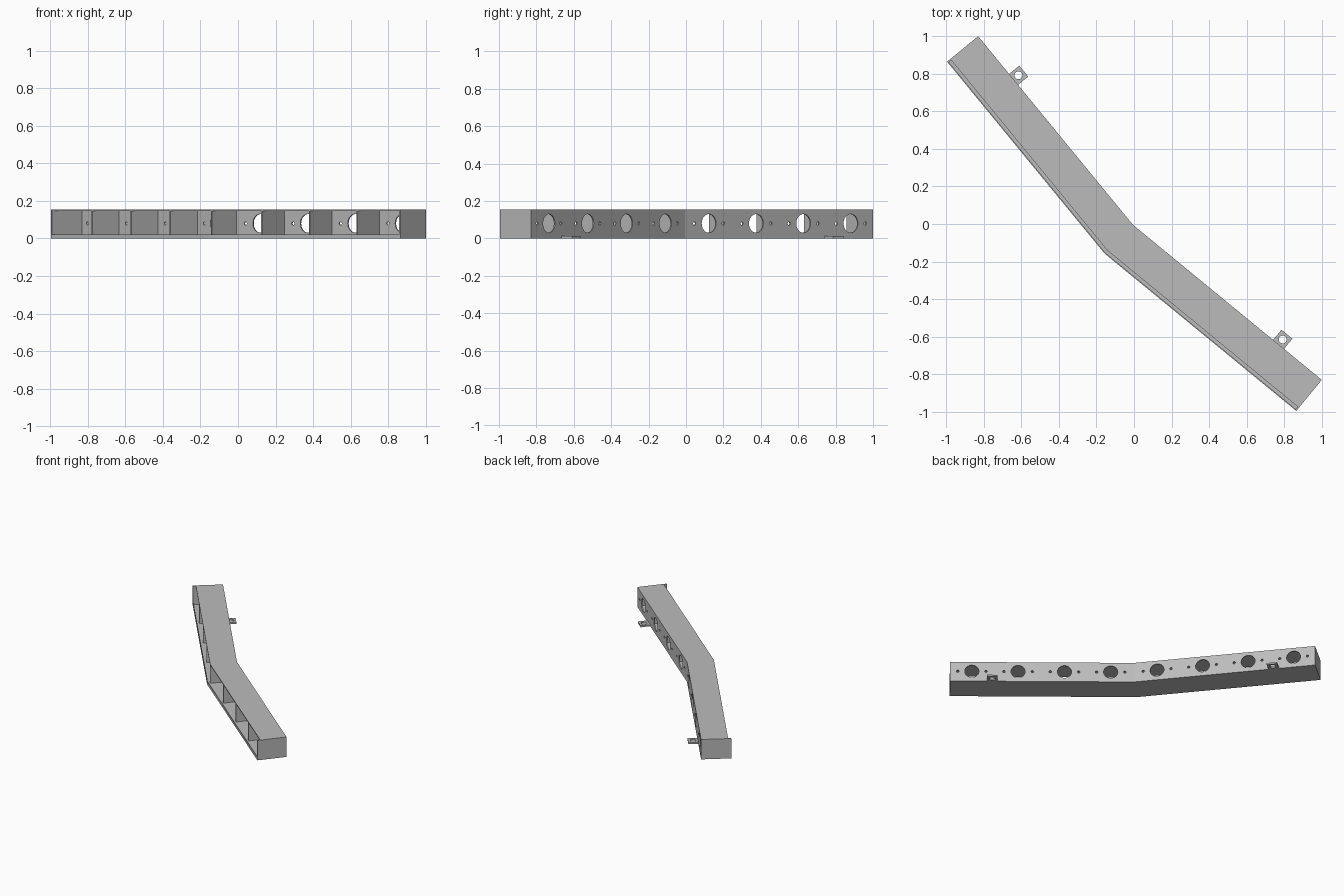
import bpy, bmesh
from math import radians
from mathutils import Vector, Matrix

if "Cube" in bpy.data.objects:
    bpy.data.objects.remove(bpy.data.objects["Cube"])

# Main dimensions
HEIGHT, DEPTH, WALL = 0.155, 0.214, 0.008
ROOF_DEPTH = 0.192
BEND = Vector((-0.005, -0.005))
ENDS = [Vector((-0.83, 1.0)), Vector((1.0, -0.83))]
DIRS = [(e - BEND).normalized() for e in ENDS]
LENGTH = (ENDS[0] - BEND).length
# Normals pointing from the back wall towards the open front
FRONTS = [Vector((-DIRS[0].y, DIRS[0].x)), Vector((DIRS[1].y, -DIRS[1].x))]
MITRE = (FRONTS[0] + FRONTS[1]) / (1 + FRONTS[0].dot(FRONTS[1]))

grey = bpy.data.materials.new("plain grey")
grey.use_nodes = True
colour = (0.5, 0.5, 0.5, 1)
grey.diffuse_color = colour
grey.node_tree.nodes["Principled BSDF"].inputs["Base Color"].default_value = colour


def add_object(name, bm):
    mesh = bpy.data.meshes.new(name)
    bmesh.ops.recalc_face_normals(bm, faces=bm.faces)
    bm.to_mesh(mesh)
    bm.free()
    mesh.materials.append(grey)
    obj = bpy.data.objects.new(name, mesh)
    bpy.context.collection.objects.link(obj)
    return obj


def prism(name, outline, z0, z1):
    bm = bmesh.new()
    base = bm.faces.new([bm.verts.new((p.x, p.y, z0)) for p in outline])
    top = bmesh.ops.extrude_face_region(bm, geom=[base])["geom"]
    verts = [v for v in top if isinstance(v, bmesh.types.BMVert)]
    bmesh.ops.translate(bm, verts=verts, vec=(0, 0, z1 - z0))
    return add_object(name, bm)


def at(arm, along, depth):
    return BEND + DIRS[arm] * along + FRONTS[arm] * depth


def strip(name, d0, d1, z0, z1):
    """Bent strip between two depths, mitred at the bend."""
    s = LENGTH - WALL
    outline = [at(0, s, d0), BEND + MITRE * d0, at(1, s, d0),
               at(1, s, d1), BEND + MITRE * d1, at(0, s, d1)]
    return prism(name, outline, z0, z1)


def block(name, arm, s0, s1, d0, d1, z0, z1):
    corners = ((s0, d0), (s1, d0), (s1, d1), (s0, d1))
    return prism(name, [at(arm, s, d) for s, d in corners], z0, z1)


def drill(obj, holes):
    """Cut (matrix, radius) cylinders out of an object."""
    bm = bmesh.new()
    for matrix, radius in holes:
        bmesh.ops.create_cone(bm, cap_ends=True, segments=32, radius1=radius,
                              radius2=radius, depth=0.08, matrix=matrix)
    cutter = add_object("hole_cutter", bm)
    cutter.hide_render = True
    mod = obj.modifiers.new("holes", "BOOLEAN")
    mod.operation, mod.solver, mod.object = "DIFFERENCE", "EXACT", cutter
    graph = bpy.context.evaluated_depsgraph_get()
    mesh = bpy.data.meshes.new_from_object(obj.evaluated_get(graph))
    obj.modifiers.clear()
    obj.data = mesh
    bpy.data.objects.remove(cutter)


# Long bent panels
strip("floor", 0, DEPTH, 0, WALL)
strip("roof", 0, ROOF_DEPTH, HEIGHT - WALL, HEIGHT)
strip("front_lip", DEPTH - 0.006, DEPTH, WALL, 0.021)
back_wall = strip("back_wall", 0, WALL, WALL, HEIGHT - WALL)

# Round openings, each with a small hole on both sides
holes = []
for arm in range(2):
    turn = FRONTS[arm].to_3d().to_track_quat("Z", "Y").to_matrix().to_4x4()
    for i in range(4):
        for shift, radius in ((0, 0.05), (-0.1, 0.009), (0.1, 0.009)):
            centre = at(arm, 0.165 + 0.327 * i + shift, 0).to_3d()
            centre.z = 0.08
            holes.append((Matrix.Translation(centre) @ turn, radius))
drill(back_wall, holes)

# End walls, dividers and mounting tabs on both arms
for arm, side in enumerate(("right", "left")):
    block(f"{side}_end_wall", arm, LENGTH - WALL, LENGTH, 0, DEPTH, 0, HEIGHT)
    for i in range(1, 4):
        s = 0.328 * i
        block(f"{side}_divider_{i}", arm, s - WALL / 2, s + WALL / 2,
              WALL, ROOF_DEPTH, WALL, HEIGHT - WALL)
    tab = block(f"{side}_mounting_tab", arm, 0.965, 1.04, 0, -0.07, 0, 0.012)
    drill(tab, [(Matrix.Translation(at(arm, 1.003, -0.034).to_3d()), 0.021)])

# Divider across the bend
across = MITRE.normalized()
side = Vector((-across.y, across.x)) * WALL / 2
back, front = BEND + MITRE * WALL, BEND + MITRE * ROOF_DEPTH
prism("bend_divider", [back - side, back + side, front + side, front - side],
      WALL, HEIGHT - WALL)
